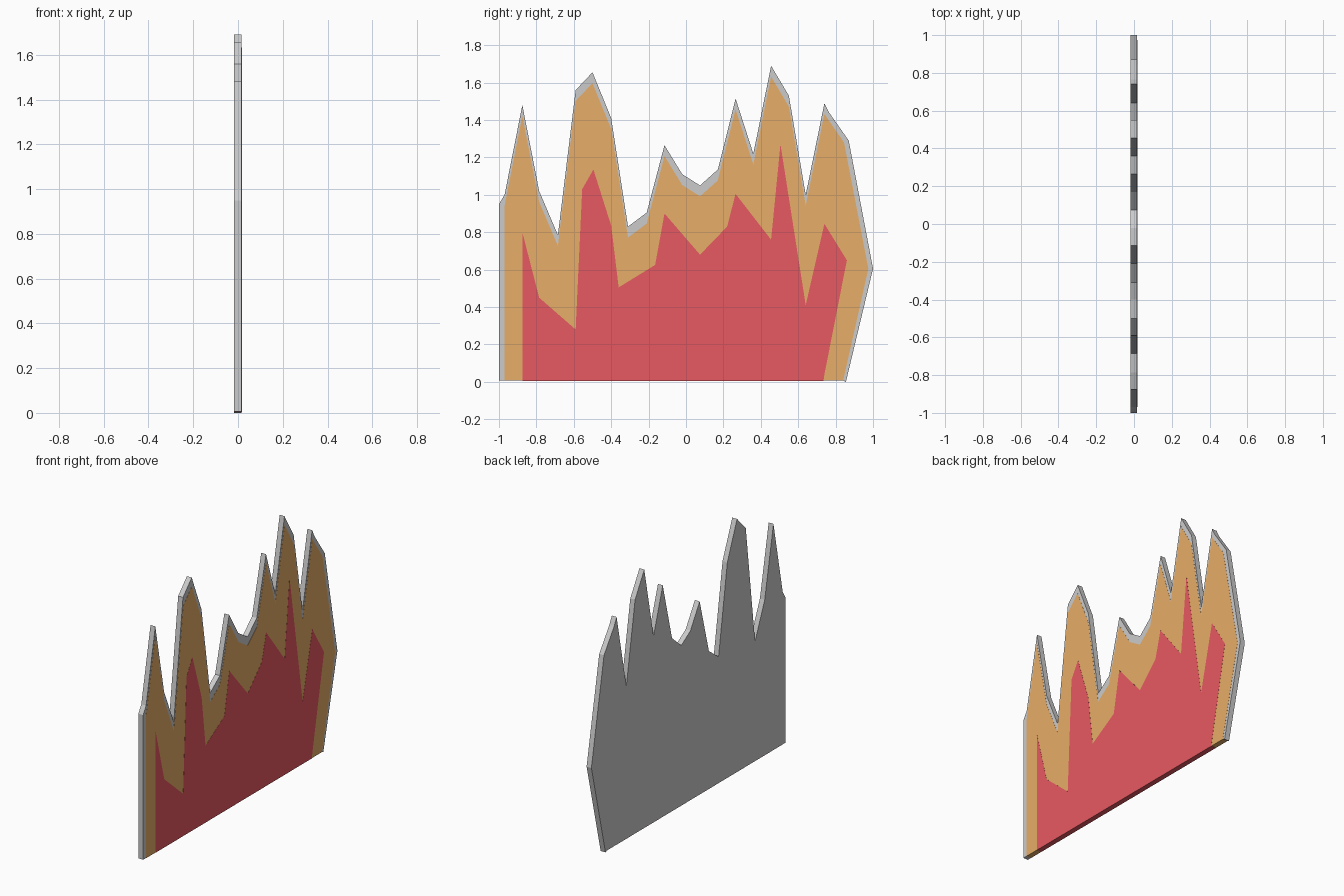
import bpy, bmesh

def slab(name, outline, x0, x1, color=None):
    """Flat cut-out: a (y, z) outline extruded along x."""
    bm = bmesh.new()
    face = bm.faces.new([bm.verts.new((x0, y, z)) for y, z in outline])
    res = bmesh.ops.extrude_face_region(bm, geom=[face], use_keep_orig=True)
    moved = [v for v in res["geom"] if isinstance(v, bmesh.types.BMVert)]
    bmesh.ops.translate(bm, verts=moved, vec=(x1 - x0, 0, 0))
    bmesh.ops.recalc_face_normals(bm, faces=bm.faces)
    mesh = bpy.data.meshes.new(name)
    bm.to_mesh(mesh)
    bm.free()
    obj = bpy.data.objects.new(name, mesh)
    bpy.context.collection.objects.link(obj)
    if color:
        mat = bpy.data.materials.new(name + "_color")
        mat.diffuse_color = color
        mesh.materials.append(mat)
    return obj

# Shared flame crest, left to right
crest = [(-0.97, 1.0), (-0.875, 1.48), (-0.785, 1.02), (-0.685, 0.785),
         (-0.59, 1.56), (-0.5, 1.655), (-0.4, 1.41), (-0.31, 0.83),
         (-0.21, 0.905), (-0.115, 1.265), (-0.02, 1.11), (0.075, 1.05),
         (0.17, 1.135), (0.265, 1.515), (0.36, 1.22), (0.455, 1.69),
         (0.55, 1.53), (0.64, 1.0), (0.74, 1.49)]

# Grey backing panel
slab("backing_panel",
     [(-1, 0.007), (-1, 0.95)] + crest +
     [(0.765, 1.44), (0.87, 1.29), (1.0, 0.605), (0.855, 0), (0.84, 0.007)],
     -0.018, 0.0165)

# Orange outer flame: same crest, lowered slightly
slab("outer_flame",
     [(-0.97, 0.006)] + [(y, z - 0.058) for y, z in crest] +
     [(0.845, 1.28), (0.975, 0.605), (0.84, 0.006)],
     -0.0172, 0.0173, (0.8, 0.42, 0.14, 1))

# Red inner flame
slab("inner_flame",
     [(-0.875, 0.005), (-0.875, 0.8), (-0.785, 0.45), (-0.59, 0.28),
      (-0.555, 1.03), (-0.495, 1.135), (-0.4, 0.835), (-0.36, 0.505),
      (-0.165, 0.625), (-0.115, 0.9), (0.075, 0.68), (0.22, 0.83),
      (0.265, 1.005), (0.455, 0.76), (0.505, 1.27), (0.64, 0.41),
      (0.74, 0.845), (0.86, 0.65), (0.74, 0.04), (0.735, 0.005)],
     -0.0165, 0.018, (0.8, 0.1, 0.12, 1))
